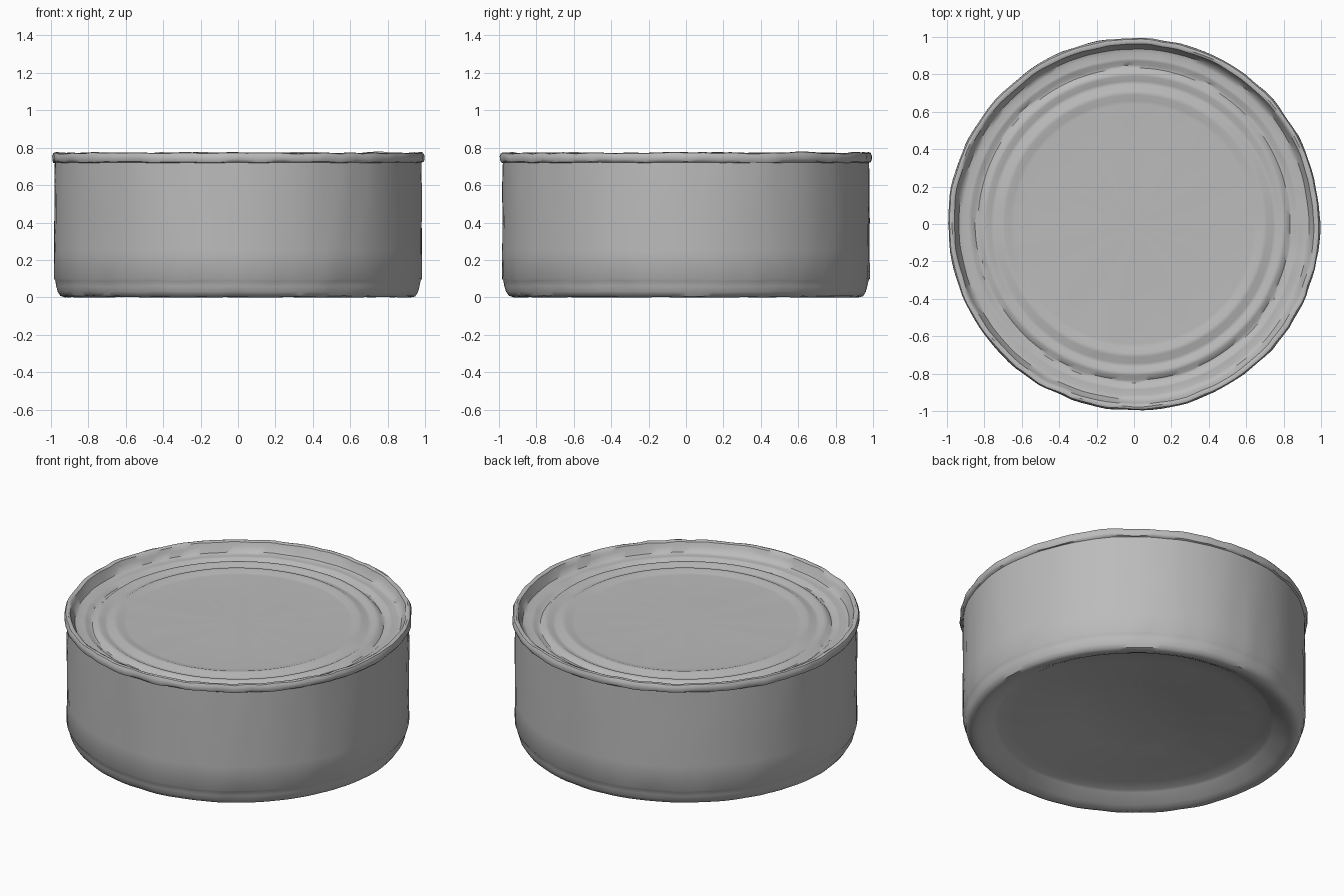
import bpy, math
from mathutils import Vector, noise

if "Cube" in bpy.data.objects:
    bpy.data.objects.remove(bpy.data.objects["Cube"])

SEGMENTS = 128

metal = bpy.data.materials.new("grey_metal")
metal.diffuse_color = (0.5, 0.5, 0.5, 1)
metal.use_nodes = True
metal.node_tree.nodes["Principled BSDF"].inputs["Base Color"].default_value = metal.diffuse_color


def lathe(name, profile, wobble):
    """Spin an (r, z) profile about z; wobble gives the worn unevenness at each point."""
    verts, faces, rings = [], [], []
    for r, z in profile:
        if r == 0:
            rings.append([len(verts)])
            verts.append((0, 0, z))
            continue
        ring = []
        for i in range(SEGMENTS):
            a = 2 * math.pi * i / SEGMENTS
            p = Vector((r * math.cos(a), r * math.sin(a), z))
            w = wobble(r, z)
            n = noise.noise(p * 9) * w
            m = noise.noise(p * 9 + Vector((20, 5, 3))) * w
            ring.append(len(verts))
            verts.append((p.x * (1 + n), p.y * (1 + n), max(0, z + m)))
        rings.append(ring)
    for a, b in zip(rings, rings[1:]):
        for i in range(SEGMENTS):
            j = (i + 1) % SEGMENTS
            if len(a) == 1:
                faces.append((a[0], b[j], b[i]))
            elif len(b) == 1:
                faces.append((a[i], a[j], b[0]))
            else:
                faces.append((a[i], a[j], b[j], b[i]))
    mesh = bpy.data.meshes.new(name)
    mesh.from_pydata(verts, [], faces)
    mesh.materials.append(metal)
    obj = bpy.data.objects.new(name, mesh)
    bpy.context.collection.objects.link(obj)
    bpy.ops.object.select_all(action='DESELECT')
    obj.select_set(True)
    bpy.context.view_layer.objects.active = obj
    bpy.ops.object.shade_smooth_by_angle(angle=math.radians(40))
    return obj


# Recessed base: stepped rings, then the sloping wall down to the foot
base = [(0, 0.105), (0.36, 0.105), (0.40, 0.092), (0.53, 0.092), (0.57, 0.080),
        (0.66, 0.080), (0.70, 0.068), (0.785, 0.066), (0.80, 0.056), (0.87, 0.015)]
# Rounded foot and straight side
side = [(0.90, 0.003), (0.925, 0.0), (0.948, 0.008), (0.962, 0.03), (0.970, 0.06),
        (0.975, 0.088), (0.982, 0.098), (0.982, 0.25), (0.982, 0.42), (0.982, 0.58),
        (0.980, 0.72)]
# Rolled seam around the top
rim = [(0.990, 0.725), (0.995, 0.737), (0.995, 0.757), (0.988, 0.771), (0.975, 0.774),
       (0.962, 0.768), (0.952, 0.745), (0.935, 0.715)]
# Lid: gutter, two shallow circular grooves and a flat middle
lid = [(0.915, 0.708), (0.885, 0.712), (0.870, 0.710), (0.850, 0.694), (0.835, 0.694),
       (0.812, 0.714), (0.790, 0.716), (0.765, 0.702), (0.745, 0.702), (0.712, 0.720),
       (0.690, 0.720), (0.660, 0.710), (0.640, 0.709), (0.35, 0.709), (0, 0.709)]


def wear(r, z):
    if z > 0.722 and r > 0.94:
        return 0.009
    return 0.004 if r > 0.84 else 0.0015


lathe("tin_can", base + side + rim + lid, wear)
